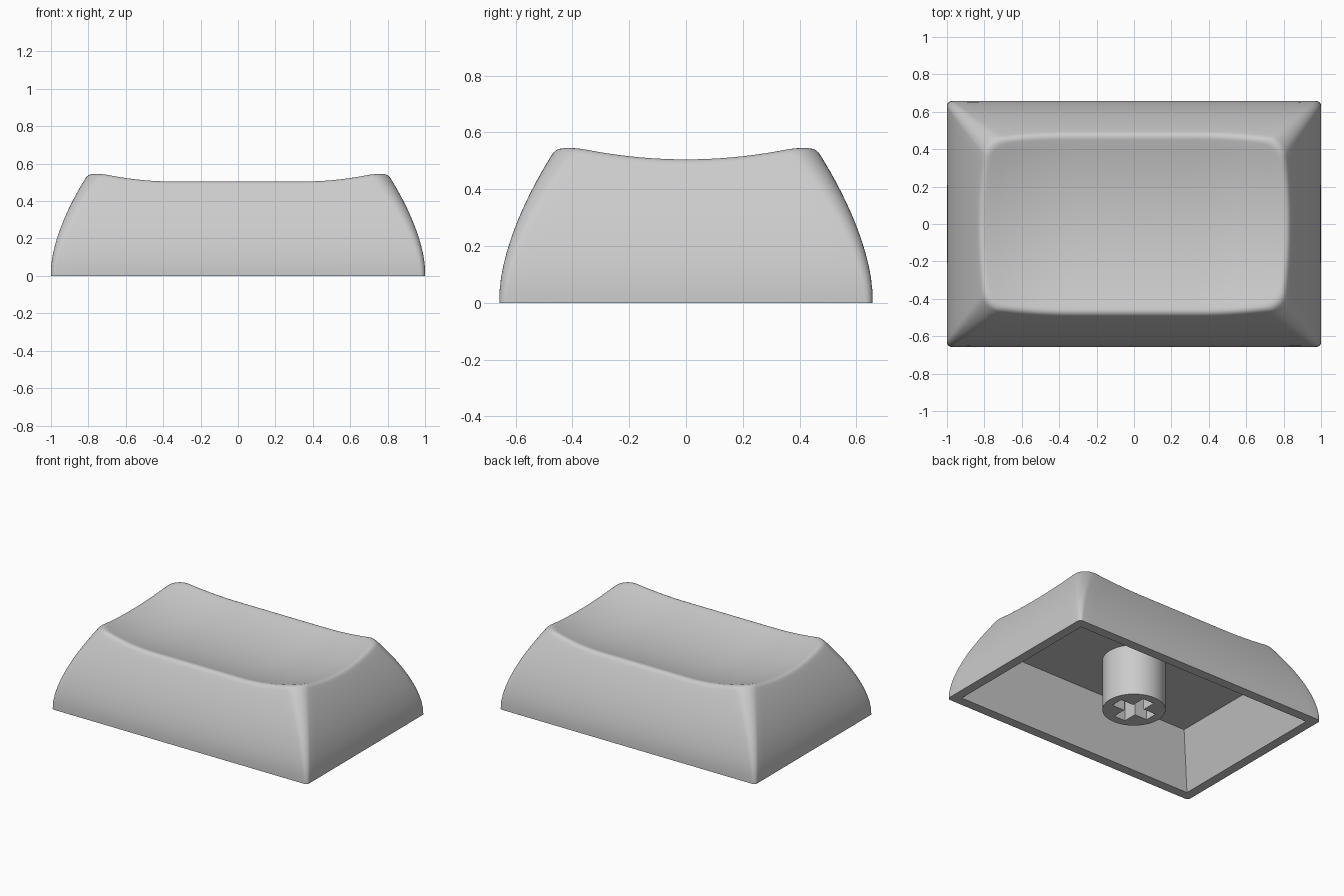
import bpy, bmesh, math
from mathutils import Vector

old = bpy.data.objects.get("Cube")
if old:
    bpy.data.objects.remove(old)

HALF_X, HALF_Y = 1.0, 0.657
CAVITY_TOP = 0.36
DISH_LOW, DISH_RADIUS, DISH_STRAIGHT = 0.438, 1.6, 0.34

plastic = bpy.data.materials.new("grey plastic")
plastic.use_nodes = True
GREY = (0.6, 0.6, 0.6, 1)
plastic.diffuse_color = GREY
plastic.node_tree.nodes["Principled BSDF"].inputs["Base Color"].default_value = GREY


def make_object(name, bm):
    bmesh.ops.recalc_face_normals(bm, faces=bm.faces)
    mesh = bpy.data.meshes.new(name)
    bm.to_mesh(mesh)
    bm.free()
    mesh.materials.append(plastic)
    obj = bpy.data.objects.new(name, mesh)
    bpy.context.collection.objects.link(obj)
    return obj


def select(obj):
    bpy.ops.object.select_all(action="DESELECT")
    obj.select_set(True)
    bpy.context.view_layer.objects.active = obj


def cut(obj, cutter):
    select(obj)
    mod = obj.modifiers.new("cut", "BOOLEAN")
    mod.operation, mod.solver, mod.object = "DIFFERENCE", "EXACT", cutter
    bpy.ops.object.modifier_apply(modifier=mod.name)
    bpy.data.objects.remove(cutter)


def smooth(obj, degrees):
    select(obj)
    bpy.ops.object.shade_smooth_by_angle(angle=math.radians(degrees))


def dish(x, y):
    """Height of the scooped top: a round trough with ball-shaped ends."""
    end = max(abs(x) - DISH_STRAIGHT, 0)
    return DISH_LOW + DISH_RADIUS - math.sqrt(DISH_RADIUS ** 2 - end ** 2 - y ** 2)


# Outline samples: (x sign, y sign, corner angle); straights blend the signs
SIGNS = [(1, 1), (-1, 1), (-1, -1), (1, -1)]
samples = []
for q in range(4):
    a, b = SIGNS[q], SIGNS[(q + 1) % 4]
    for k in range(9):
        samples.append((a[0], a[1], (q + k / 8) * math.pi / 2))
    count = 28 if q % 2 == 0 else 18
    for k in range(1, count):
        f = k / count
        samples.append((a[0] + (b[0] - a[0]) * f, a[1] + (b[1] - a[1]) * f,
                        (q + 1) * math.pi / 2))


def outline(sample, inset, radius):
    sx, sy, angle = sample
    return (sx * (HALF_X - inset - radius) + radius * math.cos(angle),
            sy * (HALF_Y - inset - radius) + radius * math.sin(angle))


def side_point(sample, t, extra=0.0):
    """Point on the bowed side at fraction t of the local height."""
    z = 0.5 * t
    for _ in range(12):
        inset = 0.595 * max(z - 0.03, 0) ** 1.65 + extra
        x, y = outline(sample, inset, 0.025 + 0.075 * t)
        z = t * dish(x, y)
    return Vector((x, y, z))


# Outer cap: side rings, rounded rim, then dish rings shrinking to the middle
rings = [[side_point(s, 0.94 * i / 14) for s in samples] for i in range(15)]
corner = [side_point(s, 1.0) for s in samples]
inner = [side_point(s, 1.0, 0.036) for s in samples]
for p in inner:
    p.z = dish(p.x, p.y)
for i in range(1, 7):
    u = i / 6
    rings.append([a * (1 - u) ** 2 + c * 2 * u * (1 - u) + e * u * u
                  for a, c, e in zip(rings[14], corner, inner)])
for i in range(1, 16):
    u = 1 - i / 16
    rings.append([Vector((p.x * u, p.y * u, dish(p.x * u, p.y * u))) for p in inner])

bm = bmesh.new()
loops = [[bm.verts.new(p) for p in ring] for ring in rings]
n = len(samples)
for low, high in zip(loops, loops[1:]):
    for i in range(n):
        j = (i + 1) % n
        bm.faces.new((low[i], low[j], high[j], high[i]))
middle = bm.verts.new((0, 0, dish(0, 0)))
for i in range(n):
    bm.faces.new((loops[-1][i], loops[-1][(i + 1) % n], middle))
bm.faces.new(loops[0][::-1])
cap = make_object("keycap_shell", bm)

# Tapered hollow under the cap, its cutter reaching a little below the base
bm = bmesh.new()
bmesh.ops.create_cube(bm, size=2)
for v in bm.verts:
    top = v.co.z > 0
    hx, hy = (0.808, 0.467) if top else (0.938, 0.593)
    v.co = (v.co.x * hx, v.co.y * hy, CAVITY_TOP if top else -0.01)
cut(cap, make_object("hollow_cutter", bm))
smooth(cap, 35)

# Mounting stem with a cross-shaped socket
bm = bmesh.new()
bmesh.ops.create_cone(bm, cap_ends=True, segments=64, radius1=0.201, radius2=0.201,
                      depth=CAVITY_TOP + 0.01)
bmesh.ops.translate(bm, verts=bm.verts, vec=(0, 0, (CAVITY_TOP + 0.01) / 2))
stem = make_object("mounting_stem", bm)
for size in ((0.285, 0.088), (0.088, 0.285)):
    bm = bmesh.new()
    bmesh.ops.create_cube(bm, size=1)
    bmesh.ops.scale(bm, verts=bm.verts, vec=(size[0], size[1], 0.56))
    cut(stem, make_object("socket_cutter", bm))
smooth(stem, 35)
